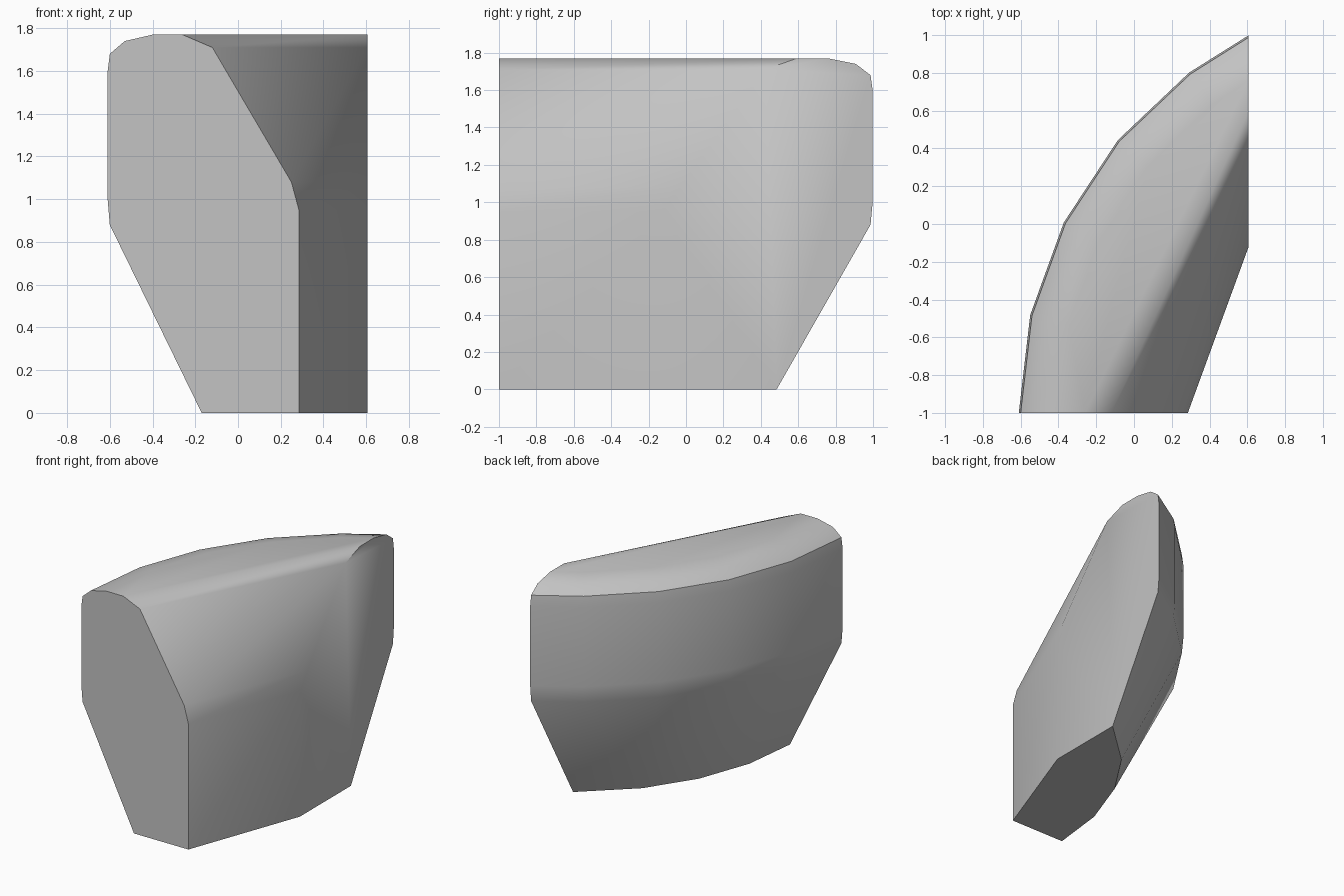
import bpy
import bmesh
from math import acos, cos, sin, radians

cube = bpy.data.objects.get("Cube")
if cube:
    bpy.data.objects.remove(cube, do_unlink=True)

# Plain grey material
GREY = (0.55, 0.55, 0.55, 1)
grey = bpy.data.materials.new("plain_grey")
grey.use_nodes = True
grey.diffuse_color = GREY
grey.node_tree.nodes["Principled BSDF"].inputs["Base Color"].default_value = GREY

# Cross-section at the front end (x, z), swept around a vertical axis
PROFILE = [(-0.17, 0), (0.285, 0), (0.285, 0.95), (0.25, 1.08),
           (-0.12, 1.71), (-0.26, 1.77), (-0.4, 1.77), (-0.53, 1.74),
           (-0.6, 1.68), (-0.61, 1.6), (-0.61, 1.0), (-0.6, 0.88)]
AXIS_X, AXIS_Y = 1.64, -1.0
SIDE_X = 0.605          # flat side where the sweep ends
STEP = radians(13.3)

bm = bmesh.new()
for x, z in PROFILE:
    radius = AXIS_X - x
    end = acos((AXIS_X - SIDE_X) / radius)
    angles = [i * STEP for i in range(5) if i * STEP < end - 0.06] + [end]
    for a in angles:
        bm.verts.new((AXIS_X - radius * cos(a), AXIS_Y + radius * sin(a), z))

# Convex shell: curved outside, flat inside
bmesh.ops.convex_hull(bm, input=bm.verts[:])
loose = [v for v in bm.verts if not v.link_faces]
bmesh.ops.delete(bm, geom=loose, context='VERTS')
bmesh.ops.dissolve_limit(bm, angle_limit=radians(0.6),
                         verts=bm.verts[:], edges=bm.edges[:])
bmesh.ops.recalc_face_normals(bm, faces=bm.faces[:])

mesh = bpy.data.meshes.new("curved_block")
bm.to_mesh(mesh)
bm.free()
mesh.materials.append(grey)
block = bpy.data.objects.new("curved_block", mesh)
bpy.context.collection.objects.link(block)

# Soft bevels, crisp end faces
bpy.ops.object.select_all(action='DESELECT')
block.select_set(True)
bpy.context.view_layer.objects.active = block
bpy.ops.object.shade_smooth_by_angle(angle=radians(40))
